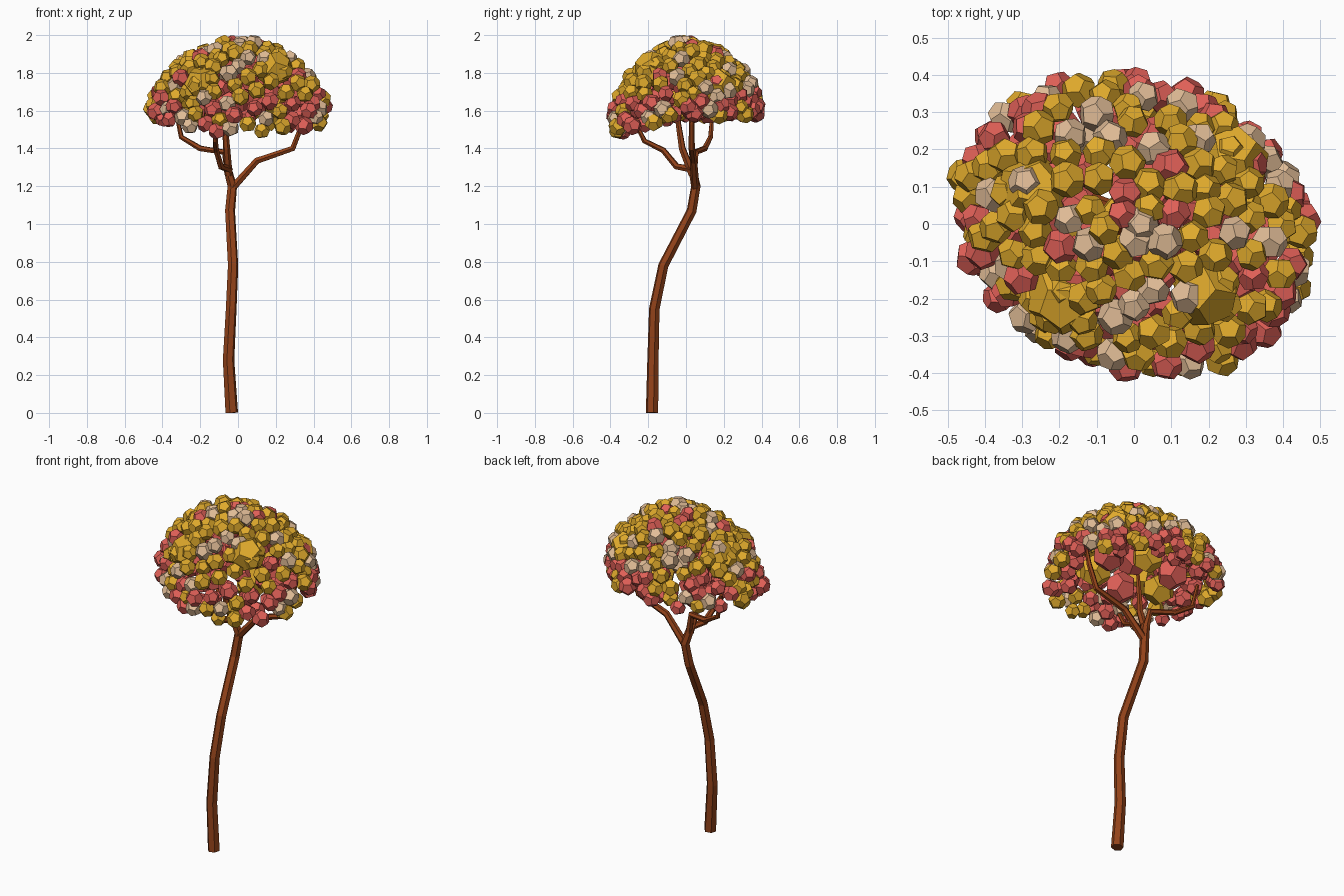
import bpy, bmesh, math, random
from mathutils import Vector, Matrix, Euler

if "Cube" in bpy.data.objects:
    bpy.data.objects.remove(bpy.data.objects["Cube"])

random.seed(11)

def material(name, rgb):
    m = bpy.data.materials.new(name)
    m.diffuse_color = (*rgb, 1)
    m.use_nodes = True
    m.node_tree.nodes["Principled BSDF"].inputs["Base Color"].default_value = m.diffuse_color
    return m

BARK = material("bark", (0.29, 0.055, 0.010))
COLOURS = {"yellow": material("yellow_leaf", (0.74, 0.40, 0.025)),
           "red": material("red_leaf", (0.74, 0.115, 0.095)),
           "tan": material("tan_leaf", (0.76, 0.51, 0.31))}

# Tapered, faceted limbs along a path of (x, y, z, radius)
def limb(name, pts):
    cu = bpy.data.curves.new(name, 'CURVE')
    cu.dimensions = '3D'
    cu.bevel_depth = 1.0
    cu.bevel_resolution = 1
    cu.use_fill_caps = True
    sp = cu.splines.new('POLY')
    sp.points.add(len(pts) - 1)
    sp.use_smooth = False
    for p, (x, y, z, r) in zip(sp.points, pts):
        p.co = (x, y, z, 1)
        p.radius = r
    tmp = bpy.data.objects.new(name + "_path", cu)
    bpy.context.collection.objects.link(tmp)
    bpy.context.view_layer.update()
    me = bpy.data.meshes.new_from_object(tmp.evaluated_get(bpy.context.evaluated_depsgraph_get()))
    bpy.data.objects.remove(tmp)
    me.materials.clear()
    me.materials.append(BARK)
    ob = bpy.data.objects.new(name, me)
    bpy.context.collection.objects.link(ob)

limb("trunk", [(-.033, -.18, 0, .034), (-.05, -.175, .28, .031), (-.036, -.168, .55, .029),
               (-.026, -.12, .78, .028), (-.042, .03, 1.07, .027), (-.03, .052, 1.2, .026),
               (-.055, .035, 1.29, .022)])
limb("right_branch", [(-.03, .05, 1.19, .022), (.10, .04, 1.335, .019), (.29, .03, 1.40, .017),
                      (.34, .03, 1.53, .014), (.36, .03, 1.62, .010)])
limb("left_branch", [(-.05, .04, 1.27, .021), (-.07, .05, 1.38, .018), (-.20, .10, 1.40, .016),
                     (-.30, .13, 1.46, .014), (-.33, .14, 1.6, .010)])
limb("front_branch", [(-.045, .03, 1.29, .020), (-.09, -.05, 1.305, .018), (-.115, -.12, 1.39, .016),
                      (-.12, -.22, 1.44, .014), (-.11, -.28, 1.56, .010)])
limb("middle_branch", [(-.05, .035, 1.26, .022), (-.06, -.02, 1.40, .019), (-.07, -.04, 1.53, .015),
                       (-.06, -.04, 1.66, .010)])

# Template dodecahedron of circumradius 1
def dodecahedron():
    phi = (1 + 5 ** .5) / 2
    vs = [Vector((a, b, c)) for a in (-1, 1) for b in (-1, 1) for c in (-1, 1)]
    for a in (-1 / phi, 1 / phi):
        for b in (-phi, phi):
            vs += [Vector((0, a, b)), Vector((a, b, 0)), Vector((b, 0, a))]
    bm = bmesh.new()
    for v in vs:
        bm.verts.new(v / 3 ** .5)
    bmesh.ops.convex_hull(bm, input=bm.verts[:])
    bmesh.ops.dissolve_limit(bm, angle_limit=.05, verts=bm.verts[:], edges=bm.edges[:])
    me = bpy.data.meshes.new("leaf_template")
    bm.to_mesh(me)
    bm.free()
    return me

TEMPLATE = dodecahedron()
canopy = {c: bmesh.new() for c in COLOURS}

def leaf(colour, pos, r):
    bm = canopy[colour]
    n = len(bm.verts)
    bm.from_mesh(TEMPLATE)
    bm.verts.ensure_lookup_table()
    rot = Euler([random.uniform(0, math.tau) for _ in range(3)]).to_matrix().to_4x4()
    bmesh.ops.transform(bm, matrix=Matrix.Translation(pos) @ rot @ Matrix.Scale(r, 4),
                        verts=bm.verts[n:])

# Leaf clusters spread over a dome shell that sags at the front, colours graded from rim to top
def shell(count, scale, low, weights):
    for i in range(count):
        h = low + (1 - low) * (1 - (i + .5) / count) ** 1.2
        a = i * 2.39996 + random.uniform(-.06, .06)
        s = math.sqrt(1 - h * h) ** 1.25
        k = scale * random.uniform(.95, 1.03)
        w = s * k * (1 - .07 * math.sin(2 * a))
        x, y = .45 * w * math.cos(a), .38 * w * math.sin(a)
        z = 1.59 + .37 * h * k + .25 * min(y, 0) * (1 - max(h, 0) ** 1.3)
        leaf(random.choices(("yellow", "red", "tan"), weights(h))[0],
             (x, y, z), random.uniform(.043, .051))

shell(175, 1.0, -.04, lambda h: (74, 7, 19) if h > .36 else (25, 54, 21))
shell(75, .80, -.03, lambda h: (8, 88, 4))

# Large clusters: four breaking the top, the rest under the dome
for x, y, z in ((-.27, .09, 1.80), (-.19, -.20, 1.74), (.19, -.18, 1.82), (.265, .17, 1.73)):
    leaf("yellow", (x, y, z), .098)
for i in range(6):
    a = i * math.tau / 6 + .3
    leaf("yellow" if i % 2 else "red", (.23 * math.cos(a), .18 * math.sin(a), 1.62), .09)
leaf("red", (.04, .03, 1.67), .09)

for c, bm in canopy.items():
    me = bpy.data.meshes.new(c + "_leaves")
    bm.to_mesh(me)
    bm.free()
    me.materials.append(COLOURS[c])
    bpy.context.collection.objects.link(bpy.data.objects.new(c + "_leaves", me))
bpy.data.meshes.remove(TEMPLATE)
